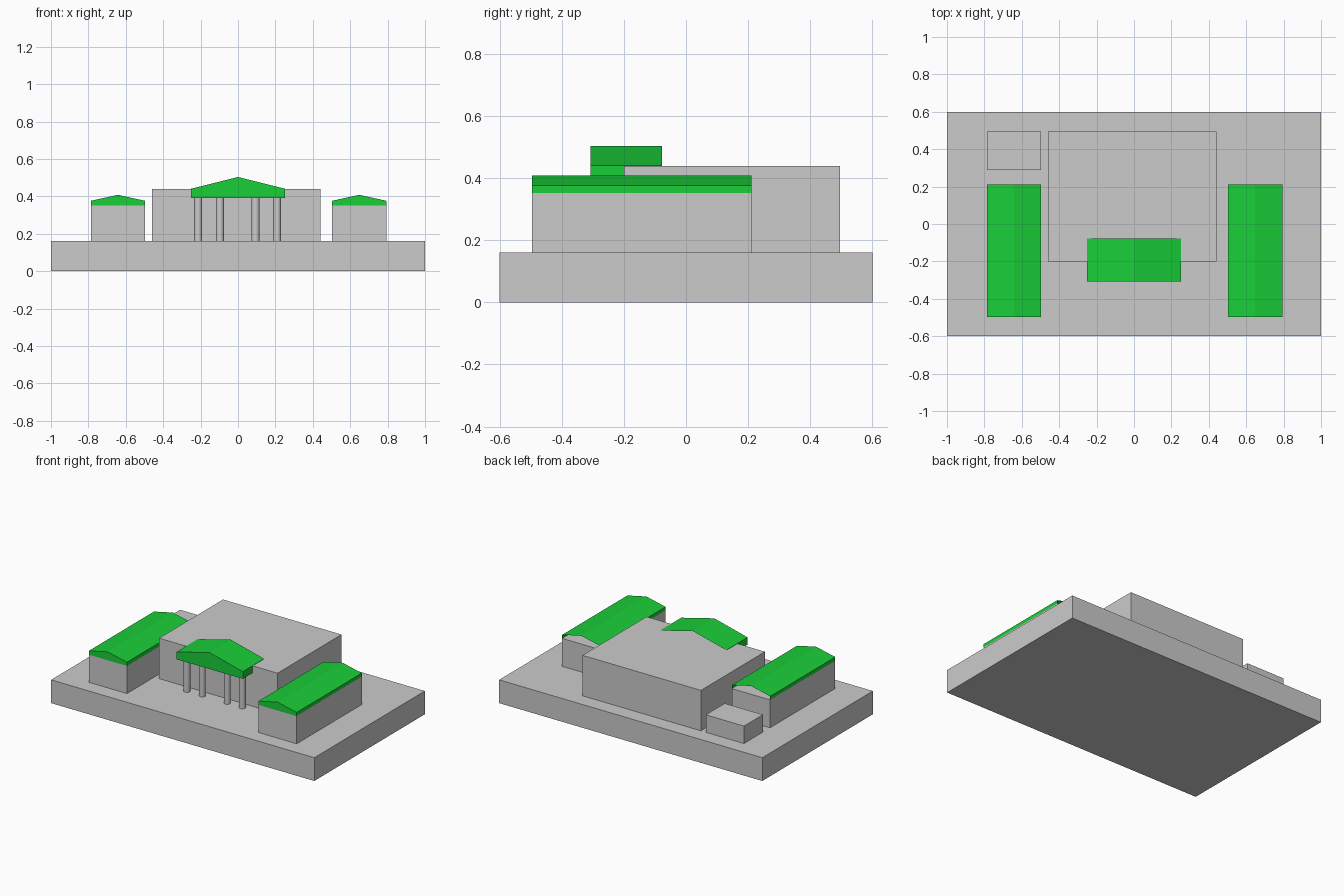
import bpy, bmesh

if "Cube" in bpy.data.objects:
    bpy.data.objects.remove(bpy.data.objects["Cube"])

green = bpy.data.materials.new("roof_green")
green.diffuse_color = (0.01, 0.62, 0.04, 1)
green.use_nodes = True
green.node_tree.nodes["Principled BSDF"].inputs["Base Color"].default_value = green.diffuse_color


def finish(name, bm, mat=None):
    mesh = bpy.data.meshes.new(name)
    bm.to_mesh(mesh)
    bm.free()
    obj = bpy.data.objects.new(name, mesh)
    bpy.context.collection.objects.link(obj)
    if mat:
        mesh.materials.append(mat)
    return obj


def box(name, x0, x1, y0, y1, z0, z1):
    bm = bmesh.new()
    bmesh.ops.create_cube(bm, size=1)
    for v in bm.verts:
        v.co = ((x0 + x1) / 2 + v.co.x * (x1 - x0),
                (y0 + y1) / 2 + v.co.y * (y1 - y0),
                (z0 + z1) / 2 + v.co.z * (z1 - z0))
    return finish(name, bm)


def gable_roof(name, x0, x1, y0, y1, base, eave, ridge):
    """House-shaped profile swept backwards, left open at the rear."""
    profile = [(x0, base), (x1, base), (x1, eave), ((x0 + x1) / 2, ridge), (x0, eave)]
    bm = bmesh.new()
    front = [bm.verts.new((x, y0, z)) for x, z in profile]
    back = [bm.verts.new((x, y1, z)) for x, z in profile]
    bm.faces.new(front)
    for i in range(5):
        j = (i + 1) % 5
        bm.faces.new((front[j], front[i], back[i], back[j]))
    return finish(name, bm, green)


# Plinth, main hall and rear annex
box("base_slab", -1, 1, -0.6, 0.6, 0, 0.16)
box("main_hall", -0.46, 0.44, -0.2, 0.495, 0.16, 0.438)
box("rear_annex", -0.787, -0.497, 0.29, 0.495, 0.16, 0.28)

# Side wings with their roofs
for side, x0, x1 in (("left", -0.787, -0.497), ("right", 0.503, 0.793)):
    box(side + "_wing", x0, x1, -0.495, 0.212, 0.16, 0.352)
    gable_roof(side + "_wing_roof", x0, x1, -0.496, 0.211, 0.35, 0.376, 0.408)

# Portico roof and columns
gable_roof("portico_roof", -0.252, 0.252, -0.308, -0.077, 0.39, 0.44, 0.503)
for i, x in enumerate((-0.213, -0.096, 0.094, 0.209)):
    bpy.ops.mesh.primitive_cylinder_add(vertices=24, radius=0.021, depth=0.23,
                                        location=(x, -0.25, 0.275))
    column = bpy.context.object
    column.name = f"portico_column_{i + 1}"
    bpy.ops.object.shade_smooth_by_angle()
